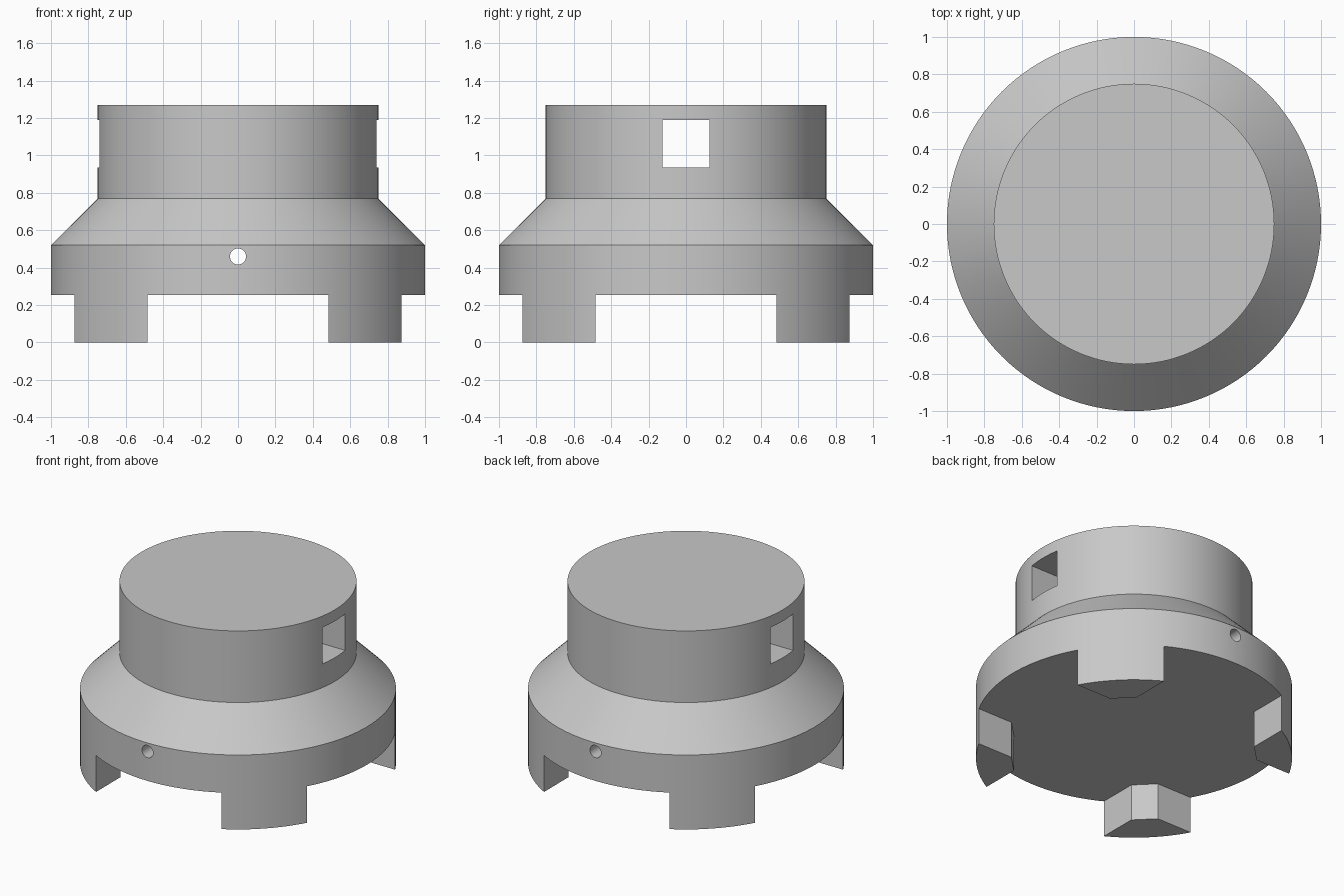
import bpy
import bmesh
from math import cos, sin, pi
from mathutils import Matrix, Vector

cube = bpy.data.objects.get("Cube")
if cube:
    bpy.data.objects.remove(cube)

SEGMENTS = 128

grey = bpy.data.materials.new("plain grey")
grey.use_nodes = True
colour = (0.58, 0.58, 0.58, 1)
grey.diffuse_color = colour
grey.node_tree.nodes["Principled BSDF"].inputs["Base Color"].default_value = colour


def make_object(name, bm):
    bmesh.ops.recalc_face_normals(bm, faces=bm.faces)
    mesh = bpy.data.meshes.new(name)
    bm.to_mesh(mesh)
    bm.free()
    mesh.materials.append(grey)
    obj = bpy.data.objects.new(name, mesh)
    bpy.context.collection.objects.link(obj)
    return obj


def turned(name, profile):
    """Solid of revolution from (radius, height) pairs."""
    bm = bmesh.new()
    rings = []
    for r, z in profile:
        angles = [2 * pi * i / SEGMENTS for i in range(SEGMENTS)]
        rings.append([bm.verts.new((r * cos(a), r * sin(a), z)) for a in angles])
    for low, high in zip(rings, rings[1:]):
        for i in range(SEGMENTS):
            j = (i + 1) % SEGMENTS
            bm.faces.new((low[i], low[j], high[j], high[i]))
    bm.faces.new(rings[0][::-1])
    bm.faces.new(rings[-1])
    return make_object(name, bm)


def prism(name, outline, bottom, top):
    bm = bmesh.new()
    face = bm.faces.new([bm.verts.new((x, y, bottom)) for x, y in outline])
    extruded = bmesh.ops.extrude_face_region(bm, geom=[face], use_keep_orig=True)
    verts = [v for v in extruded["geom"] if isinstance(v, bmesh.types.BMVert)]
    bmesh.ops.translate(bm, verts=verts, vec=(0, 0, top - bottom))
    return make_object(name, bm)


def cut(body, cutter):
    cutter.hide_render = True
    mod = body.modifiers.new(cutter.name, "BOOLEAN")
    mod.operation = "DIFFERENCE"
    mod.solver = "EXACT"
    mod.object = cutter


# Stepped body: skirt, sloping shoulder and neck
body = turned("body", [(1, 0), (1, 0.52), (0.75, 0.77), (0.75, 1.27)])

# Cross-shaped slots leave four feet with bevelled inner corners
slot, bevel, reach = 0.485, 0.605, 1.2
corner = [(reach, slot), (bevel, slot), (slot, bevel), (slot, reach)]
outline = []
for quarter in range(4):
    turn = Matrix.Rotation(quarter * pi / 2, 2)
    outline += [tuple(turn @ Vector(p)) for p in corner]
cutters = [prism("foot_slot_cutter", outline, -0.2, 0.255)]

# Square window through the neck from side to side
window = [(-1.2, -0.125), (1.2, -0.125), (1.2, 0.125), (-1.2, 0.125)]
cutters.append(prism("window_cutter", window, 0.935, 1.19))

# Round pin hole through the skirt from front to back
bm = bmesh.new()
bmesh.ops.create_cone(bm, cap_ends=True, segments=32, radius1=0.043, radius2=0.043,
                      depth=2.4, matrix=Matrix.Translation((0, 0, 0.46)) @ Matrix.Rotation(pi / 2, 4, "X"))
cutters.append(make_object("pin_hole_cutter", bm))

for cutter in cutters:
    cut(body, cutter)

# Fix the cuts into the body, then shade the round walls smooth
bpy.context.view_layer.update()
graph = bpy.context.evaluated_depsgraph_get()
result = bpy.data.meshes.new_from_object(body.evaluated_get(graph))
body.modifiers.clear()
body.data = result
for cutter in cutters:
    bpy.data.objects.remove(cutter)

bpy.ops.object.select_all(action="DESELECT")
body.select_set(True)
bpy.context.view_layer.objects.active = body
bpy.ops.object.shade_smooth_by_angle(angle=pi / 9)
